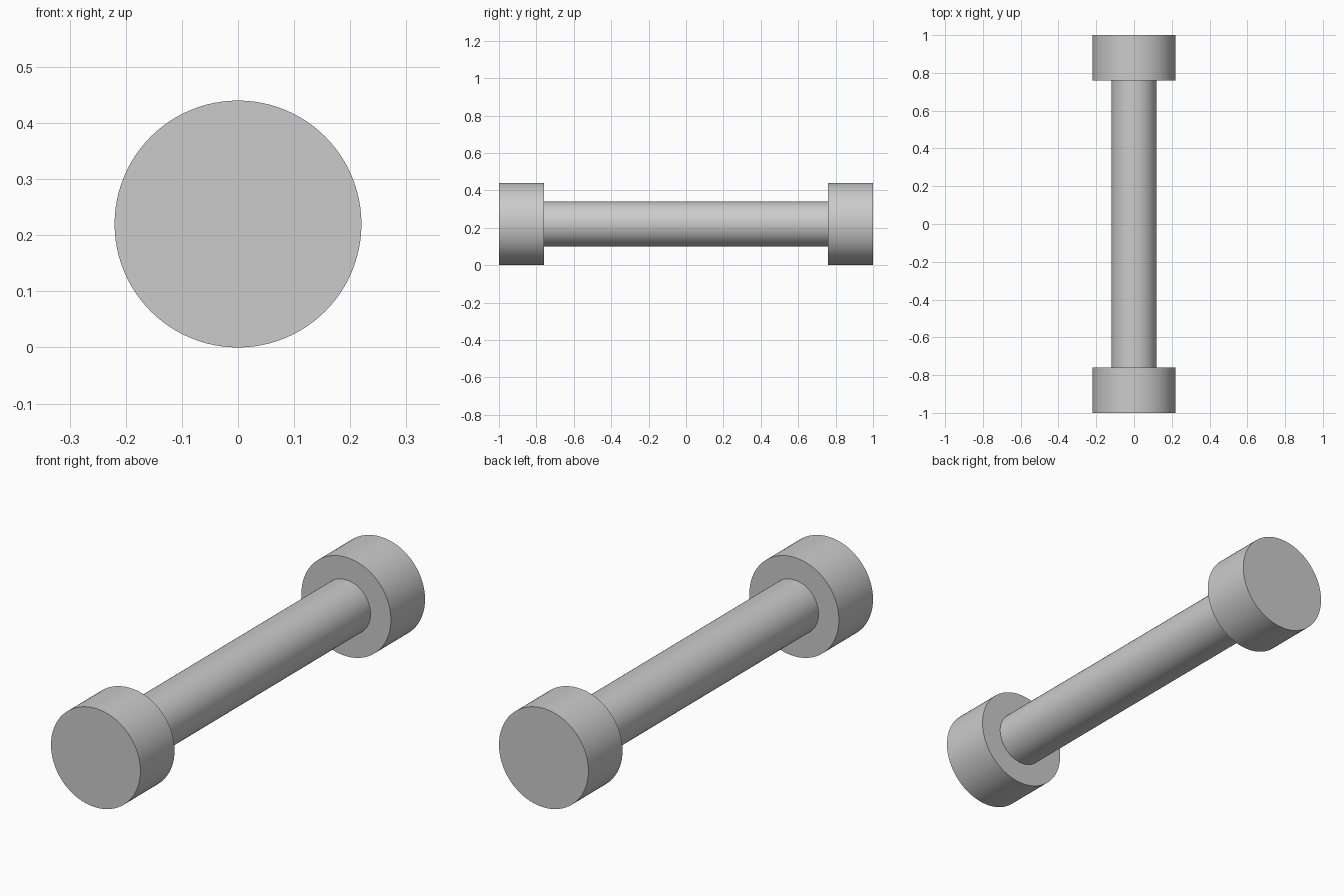
import bpy
import math

cube = bpy.data.objects.get("Cube")
if cube:
    bpy.data.objects.remove(cube, do_unlink=True)

GREY = (0.6, 0.6, 0.6, 1)
grey = bpy.data.materials.new("light grey")
grey.use_nodes = True
grey.diffuse_color = GREY
grey.node_tree.nodes["Principled BSDF"].inputs["Base Color"].default_value = GREY

END_RADIUS, ROD_RADIUS = 0.22, 0.12
END_LENGTH, HALF_LENGTH = 0.24, 1.0


def cylinder(name, radius, y_start, y_end):
    """Smooth cylinder lying along y, on the shared axis."""
    bpy.ops.mesh.primitive_cylinder_add(
        vertices=96, radius=radius, depth=y_end - y_start,
        location=(0, (y_start + y_end) / 2, END_RADIUS),
        rotation=(math.pi / 2, 0, 0))
    part = bpy.context.object
    part.name = name
    part.data.materials.append(grey)
    bpy.ops.object.shade_smooth_by_angle(angle=math.radians(30))
    return part


# Slim rod between the two thick end discs
inner = HALF_LENGTH - END_LENGTH
cylinder("rod", ROD_RADIUS, -inner, inner)
cylinder("front_end", END_RADIUS, -HALF_LENGTH, -inner)
cylinder("back_end", END_RADIUS, inner, HALF_LENGTH)
